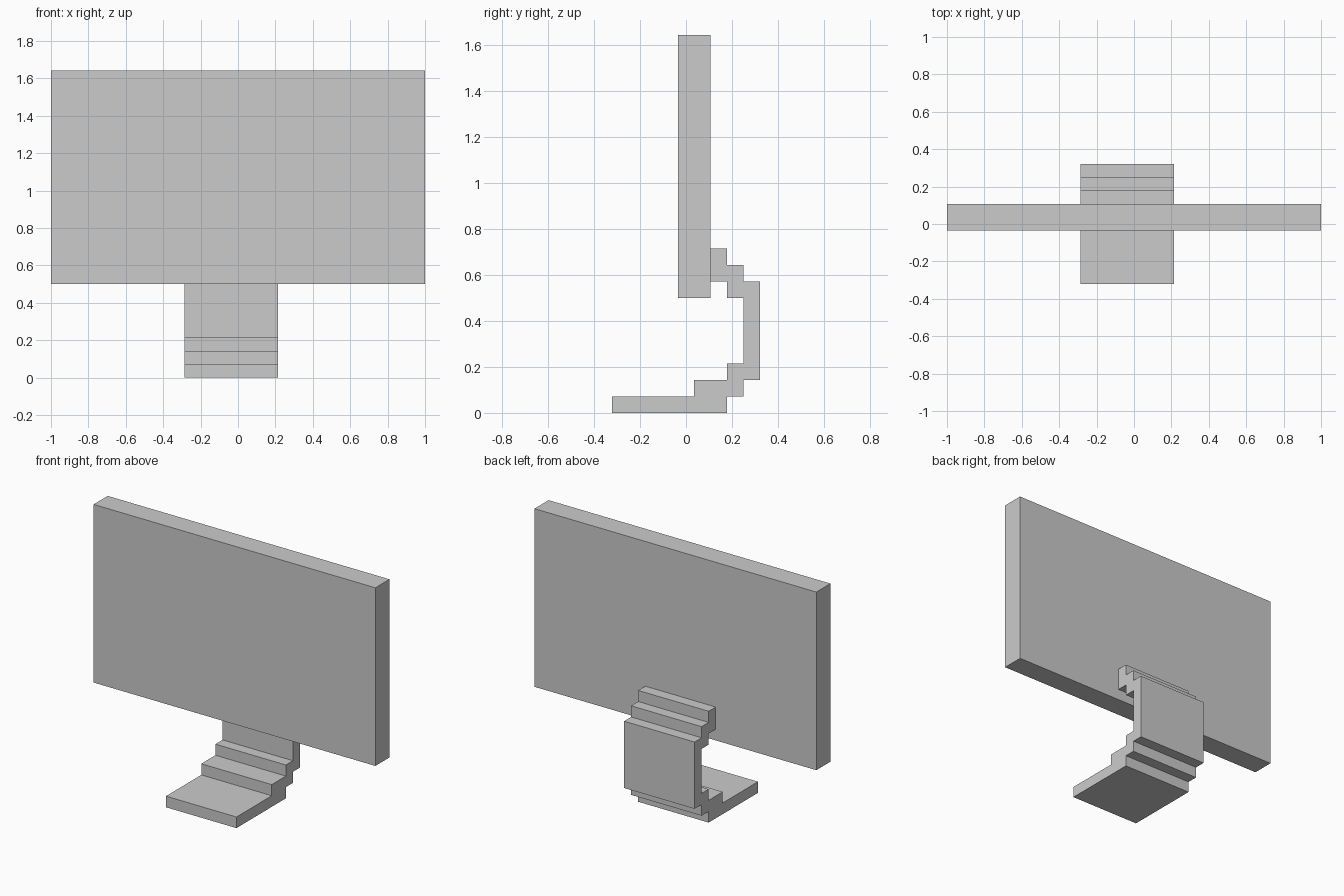
import bpy, bmesh

if "Cube" in bpy.data.objects:
    bpy.data.objects.remove(bpy.data.objects["Cube"])

U = 1 / 14          # block size: the model is laid out on a 28-block-wide grid
Y0 = -4.5           # depth offset that centres the model on y = 0


def extrude_profile(name, profile, x0, x1):
    """Extrude a (depth, height) outline across x; all values in blocks."""
    bm = bmesh.new()
    face = bm.faces.new([bm.verts.new((x0 * U, (y + Y0) * U, z * U)) for y, z in profile])
    geom = bmesh.ops.extrude_face_region(bm, geom=[face])["geom"]
    moved = [g for g in geom if isinstance(g, bmesh.types.BMVert)]
    bmesh.ops.translate(bm, verts=moved, vec=((x1 - x0) * U, 0, 0))
    bmesh.ops.recalc_face_normals(bm, faces=bm.faces)
    mesh = bpy.data.meshes.new(name)
    bm.to_mesh(mesh)
    bm.free()
    obj = bpy.data.objects.new(name, mesh)
    bpy.context.collection.objects.link(obj)
    return obj


# Flat display panel
extrude_profile("screen", [(4, 7), (6, 7), (6, 23), (4, 23)], -14, 14)

# Stepped stand: foot, rear column and bracket meeting the screen back
stand = [(0, 0), (7, 0), (7, 1), (8, 1), (8, 2), (9, 2), (9, 8), (8, 8),
         (8, 9), (7, 9), (7, 10), (6, 10), (6, 8), (7, 8), (7, 7), (8, 7),
         (8, 3), (7, 3), (7, 2), (5, 2), (5, 1), (0, 1)]
extrude_profile("stand", stand, -4, 3)
